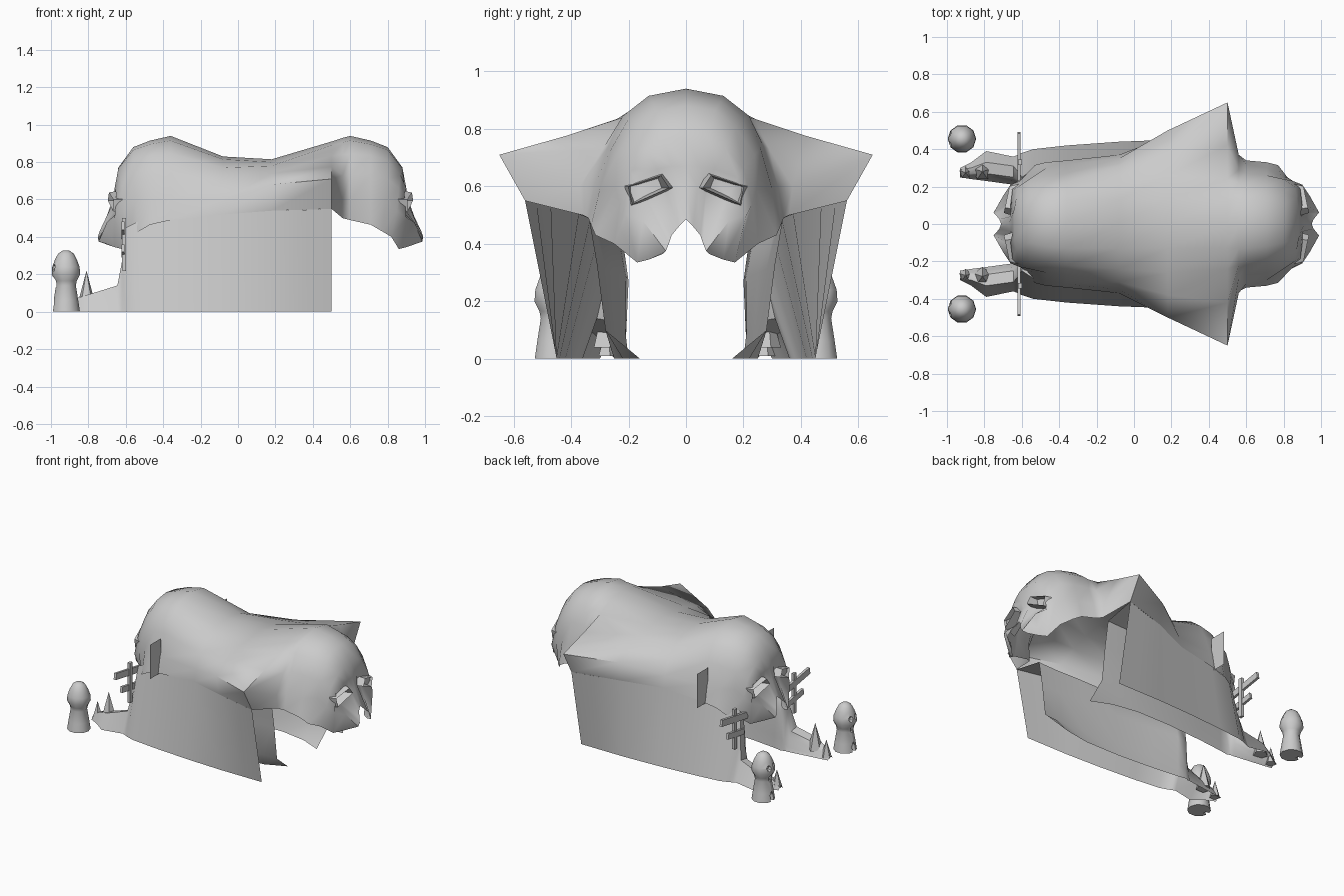
import bpy, bmesh, math
from mathutils import Vector, Matrix

cube = bpy.data.objects.get("Cube")
if cube:
    bpy.data.objects.remove(cube, do_unlink=True)

stone = bpy.data.materials.new("grey_stone")
stone.use_nodes = True
colour = (0.6, 0.6, 0.6, 1)
stone.diffuse_color = colour
stone.node_tree.nodes["Principled BSDF"].inputs["Base Color"].default_value = colour


def finish(name, bm, angle=0):
    mesh = bpy.data.meshes.new(name)
    bm.to_mesh(mesh)
    bm.free()
    mesh.materials.append(stone)
    ob = bpy.data.objects.new(name, mesh)
    bpy.context.collection.objects.link(ob)
    if angle:
        bpy.ops.object.select_all(action="DESELECT")
        ob.select_set(True)
        bpy.context.view_layer.objects.active = ob
        bpy.ops.object.shade_smooth_by_angle(angle=math.radians(angle))
    return ob


def loft(name, rings, closed=False, angle=0, flip=False):
    """Skin a list of equal point rings; closed ones are capped solids."""
    bm = bmesh.new()
    rows = [[bm.verts.new(p) for p in ring] for ring in rings]
    n = len(rows[0])
    for a, b in zip(rows, rows[1:]):
        for i in range(n if closed else n - 1):
            j = (i + 1) % n
            bm.faces.new((a[i], b[i], b[j], a[j]))
    if closed:
        bm.faces.new(rows[0])
        bm.faces.new(rows[-1][::-1])
        bmesh.ops.recalc_face_normals(bm, faces=bm.faces)
    if flip:
        bmesh.ops.reverse_faces(bm, faces=bm.faces)
    return finish(name, bm, angle)


def box(name, centre, size, tilt=0):
    bm = bmesh.new()
    bmesh.ops.create_cube(bm, size=1)
    bmesh.ops.scale(bm, vec=size, verts=bm.verts)
    bmesh.ops.rotate(bm, matrix=Matrix.Rotation(tilt, 3, "X"), verts=bm.verts)
    bmesh.ops.translate(bm, vec=centre, verts=bm.verts)
    return finish(name, bm)


def arch(x, *pairs):
    """Half of an upright arch, crown first."""
    return [(x, y, z) for y, z in pairs]


# Skull end: dome arches closing in on the open nose
head = [
    arch(.60, (0, .94), (.13, .915), (.22, .845), (.27, .74), (.32, .6), (.34, .49)),
    arch(.71, (0, .915), (.12, .895), (.20, .835), (.26, .73), (.30, .59), (.33, .465)),
    [(.80, 0, .88), (.80, .10, .865), (.80, .17, .81), (.80, .24, .71), (.79, .245, .59), (.77, .315, .43)],
    [(.88, 0, .77), (.88, .08, .765), (.87, .14, .73), (.86, .20, .66), (.85, .23, .54), (.82, .25, .40)],
    [(.89, 0, .67), (.89, .05, .67), (.90, .10, .66), (.89, .18, .63), (.90, .21, .50), (.86, .17, .335)],
    [(.91, 0, .6), (.90, .04, .6), (.86, .07, .59), (.85, .14, .56), (.94, .15, .48), (.90, .13, .345)],
    [(.95, 0, .485), (.96, .025, .46), (.98, .05, .43), (.99, .06, .4), (.985, .07, .375), (.95, .08, .365)],
]

# Long back, flaring into two pointed wings
back = [
    arch(-.08, (0, .83), (.13, .815), (.24, .77), (.31, .69), (.35, .6), (.37, .52)),
    arch(.18, (0, .815), (.13, .8), (.26, .78), (.38, .74), (.5, .68), (.47, .54)),
    arch(.50, (0, .91), (.13, .89), (.24, .835), (.42, .775), (.65, .71), (.56, .55)),
    arch(.56, (0, .93), (.13, .905), (.22, .84), (.29, .73), (.37, .6), (.36, .5)),
]
far_head = [[(.24 - x, y, z) for x, y, z in ring] for ring in reversed(head)]


def whole(half):
    return [(x, -y, z) for x, y, z in reversed(half)] + half[1:]


loft("skull_roof", [whole(r) for r in far_head + back + head], angle=75)

# Hollow side walls running down into low feet:
# x, outer foot, outer top, inner top, inner middle, inner ankle, inner foot, height
wall = [
    (.50, .45, .56, .34, .31, .28, .16, .55),
    (.36, .45, .52, .34, .31, .28, .22, .545),
    (.18, .45, .47, .33, .30, .28, .25, .54),
    (-.08, .44, .37, .31, .28, .26, .25, .52),
    (-.36, .42, .33, .28, .25, .24, .23, .50),
    (-.54, .40, .29, .24, .21, .21, .21, .48),
    (-.60, .38, .25, .22, .20, .21, .20, .45),
    (-.62, .37, .28, .24, .22, .21, .21, .27),
    (-.645, .36, .31, .25, .23, .22, .21, .14),
    (-.79, .39, .33, .27, .25, .24, .23, .095),
    (-.87, .33, .30, .27, .26, .25, .24, .07),
    (-.93, .30, .29, .27, .26, .25, .25, .02),
]


def wall_ring(row, side):
    x, *ys, h = row
    heights = (0, h, h * .92, h * .6, h * .18, 0)
    return [(x, side * y, z) for y, z in zip(ys, heights)]


def cone(name, base, radius, height):
    bm = bmesh.new()
    bmesh.ops.create_cone(bm, cap_ends=True, segments=5, radius1=radius, radius2=0, depth=height)
    bmesh.ops.translate(bm, vec=Vector(base) + Vector((0, 0, height / 2)), verts=bm.verts)
    return finish(name, bm)


def eye_rim(name, direction, shift, side):
    """Slanted socket swelling out of the face, with a sunken middle."""
    corners = [(.055, .595), (.085, .64), (.205, .60), (.19, .535)]
    cy = sum(c[0] for c in corners) / 4
    cz = sum(c[1] for c in corners) / 4
    rings = []
    for x, scale in ((.84, 1.3), (.935, .95), (.86, .62)):
        rings.append([(direction * (x - shift - (y - .06) * .2), side * (cy + (y - cy) * scale),
                       cz + (z - cz) * scale) for y, z in corners])
    return loft(name, rings, closed=True, angle=50)


def totem(name, y):
    """Small hooded figure with hollow eyes and mouth."""
    profile = [(0, .075), (.06, .066), (.14, .053), (.165, .058), (.20, .076),
               (.24, .073), (.28, .058), (.31, .042), (.327, .018)]
    rings = [[(-.92 + r * math.cos(math.tau * i / 10), y + r * math.sin(math.tau * i / 10), z)
              for i in range(10)] for z, r in profile]
    ob = loft(name, rings, closed=True, angle=40)
    for dy, z, height in ((-.027, .235, .022), (.027, .235, .022), (0, .155, .035), (0, .02, .05)):
        bm = bmesh.new()
        bmesh.ops.create_icosphere(bm, subdivisions=1, radius=1)
        bmesh.ops.scale(bm, vec=(.03, .019, height), verts=bm.verts)
        bmesh.ops.translate(bm, vec=(-.985, y + dy, z), verts=bm.verts)
        cutter = finish(name + "_cutter", bm)
        cutter.hide_render = True
        cut = ob.modifiers.new("hollow", "BOOLEAN")
        cut.operation = "DIFFERENCE"
        cut.object = cutter
        bpy.context.view_layer.objects.active = ob
        bpy.ops.object.modifier_apply(modifier=cut.name)
        bpy.data.objects.remove(cutter, do_unlink=True)
    return ob


for side, label in ((1, "left"), (-1, "right")):
    loft(label + "_wall", [wall_ring(row, side) for row in wall], angle=50, flip=side < 0)
    eye_rim(label + "_eye_rim", 1, 0, side)
    eye_rim(label + "_far_eye_rim", -1, .24, side)

    # Spikes on the foot
    cone(label + "_foot_spike", (-.81, side * .28, .04), .05, .18)
    cone(label + "_small_spike", (-.90, side * .275, .01), .035, .12)

    # Signpost with two slanted planks
    box(label + "_sign_post", (-.61, side * .33, .36), (.02, .028, .28))
    box(label + "_upper_plank", (-.615, side * .345, .435), (.018, .29, .045), side * .17)
    box(label + "_lower_plank", (-.615, side * .33, .325), (.018, .18, .04), side * .17)

    # Thin upright plate on the flank
    loft(label + "_flank_plate", [[(-.385, side * y, z) for z in (.48, .72)] for y in (.305, .43)])
    totem(label + "_totem", side * .455)
